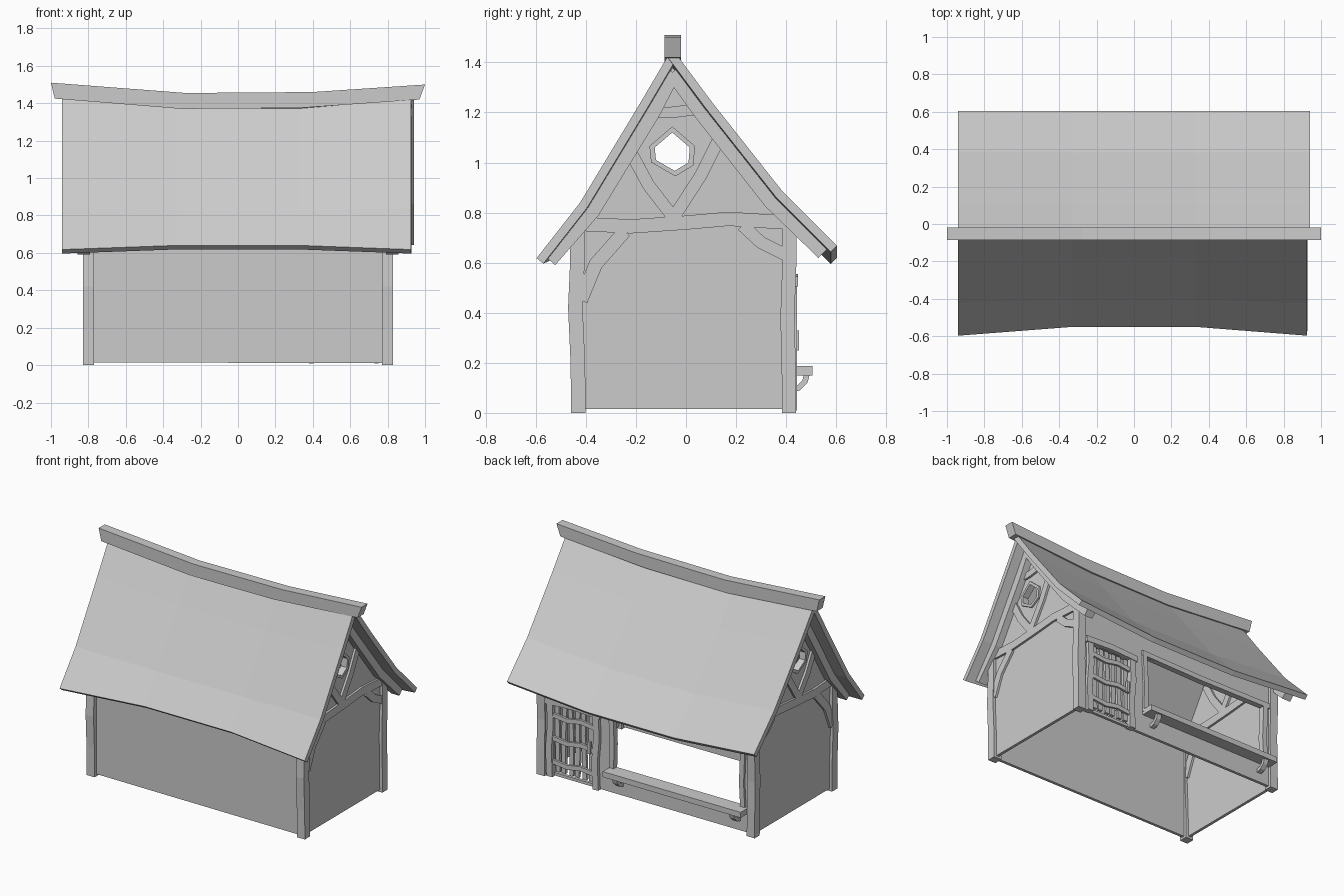
import bpy, bmesh, random
from mathutils import Matrix, Vector

if "Cube" in bpy.data.objects:
    bpy.data.objects.remove(bpy.data.objects["Cube"])

random.seed(4)
AXES = {'X': ((0, 1, 0), (0, 0, 1), (1, 0, 0)),    # outline in (y, z), depth along x
        'Y': ((1, 0, 0), (0, 0, 1), (0, -1, 0))}   # outline in (x, z), depth along y


def panel(name, loops, plane, pos, depth):
    """Flat outline (extra loops are holes) given depth and stood in a plane."""
    cu = bpy.data.curves.new(name, 'CURVE')
    cu.dimensions, cu.fill_mode, cu.extrude = '2D', 'BOTH', depth / 2
    for loop in loops:
        sp = cu.splines.new('POLY')
        sp.points.add(len(loop) - 1)
        for p, (u, v) in zip(sp.points, loop):
            p.co = (u, v, 0, 1)
        sp.use_cyclic_u = True
    tmp = bpy.data.objects.new(name + "_tmp", cu)
    me = bpy.data.meshes.new_from_object(tmp)
    bpy.data.objects.remove(tmp)
    bpy.data.curves.remove(cu)
    ax = AXES[plane]
    me.transform(Matrix.Translation(Vector(ax[2]) * (pos if plane == 'X' else -pos))
                 @ Matrix(ax).transposed().to_4x4())
    bm = bmesh.new()
    bm.from_mesh(me)
    bmesh.ops.remove_doubles(bm, verts=bm.verts, dist=1e-5)
    bmesh.ops.recalc_face_normals(bm, faces=bm.faces)
    for f in bm.faces:
        f.smooth = False
    bm.to_mesh(me)
    bm.free()
    me.name = name
    ob = bpy.data.objects.new(name, me)
    bpy.context.collection.objects.link(ob)
    return ob


def beam(name, path, width, plane, pos, depth):
    """Timber of even width following a bent path."""
    pts = [Vector(p) for p in path]
    left, right = [], []
    for i, p in enumerate(pts):
        a = (p - pts[i - 1]).normalized() if i else None
        b = (pts[i + 1] - p).normalized() if i < len(pts) - 1 else None
        t = ((a or b) + (b or a)).normalized()
        n = Vector((-t.y, t.x)) * (width / 2 / max(t.dot(a or b), 0.3))
        left.append(tuple(p + n))
        right.append(tuple(p - n))
    return panel(name, [left + right[::-1]], plane, pos, depth)


def rect(x0, x1, z0, z1):
    return [(x0, z0), (x1, z0), (x1, z1), (x0, z1)]


def roof(name, xs, end, mid):
    """Sagging roof slab; end and mid are (y, z) profiles from ridge to eave."""
    bm = bmesh.new()
    rows = [[bm.verts.new((x, y, z)) for y, z in prof]
            for x, prof in zip(xs, (end, mid, mid, end))]
    for r, q in zip(rows, rows[1:]):
        for i in range(len(r) - 1):
            f = bm.faces.new((r[i], q[i], q[i + 1], r[i + 1]))
            f.normal_update()
            if f.normal.z < 0:
                f.normal_flip()
    me = bpy.data.meshes.new(name)
    bm.to_mesh(me)
    bm.free()
    ob = bpy.data.objects.new(name, me)
    bpy.context.collection.objects.link(ob)
    so = ob.modifiers.new("thickness", 'SOLIDIFY')
    so.thickness, so.offset = 0.035, -1


# Roof slabs and ridge beam
roof("front_roof", (-.94, -.33, .33, .925),
     [(-.055, 1.455), (-.184, 1.236), (-.423, .84), (-.597, .618)],
     [(-.055, 1.405), (-.180, 1.195), (-.405, .825), (-.55, .64)])
roof("back_roof", (-.94, -.33, .33, .94),
     [(-.055, 1.455), (.108, 1.236), (.383, .888), (.603, .668)],
     [(-.055, 1.405), (.108, 1.19), (.383, .84), (.603, .62)])
panel("ridge_beam", [[(-1, 1.51), (-.28, 1.455), (.4, 1.46), (1, 1.5), (.97, 1.42),
                      (.33, 1.375), (-.3, 1.37), (-.98, 1.425)]], 'Y', -.053, .066)

# Gable ends, mirrored
gable = [(-.43, .015), (.41, .015), (.41, .81), (.36, .86), (.08, 1.2), (-.053, 1.38),
         (-.17, 1.18), (-.39, .82), (-.43, .77)]
hexagon = [(-.055, 1.12), (.015, 1.06), (.01, 1.0), (-.045, .967), (-.12, 1.01), (-.125, 1.06)]
ctr = Vector((-.055, 1.04))
hex_out = [tuple(ctr + (Vector(p) - ctr) * 1.3) for p in hexagon]
timbers = {
    "front_rafter": ([(-.05, 1.36), (-.133, 1.2), (-.374, .806), (-.545, .61)], .06),
    "back_rafter": ([(-.055, 1.36), (.06, 1.2), (.338, .846), (.55, .64)], .06),
    "tie_beam": ([(-.43, .755), (-.22, .745), (0, .76), (.17, .775), (.41, .76)], .056),
    "front_knee_brace": ([(-.42, .45), (-.36, .595), (-.245, .725)], .055),
    "back_knee_brace": ([(.4, .63), (.3, .68), (.225, .75)], .05),
    "front_v_brace": ([(-.22, 1.04), (-.15, .91), (-.05, .78)], .05),
    "back_v_brace": ([(.13, 1.09), (.06, .95), (-.05, .78)], .05),
    "collar": ([(-.13, 1.2), (-.06, 1.2), (.06, 1.215)], .045),
    "front_post": ([(-.43, 0), (-.432, .2), (-.442, .42), (-.434, .6), (-.435, .75)], .058),
    "back_post": ([(.412, 0), (.41, .2), (.405, .38), (.413, .6), (.413, .79)], .056),
}
for side, s in (("right", 1), ("left", -1)):
    panel(side + "_gable_wall", [gable, hexagon], 'X', s * .8, .02)
    panel(side + "_window_frame", [hex_out, hexagon], 'X', s * .8, .045)
    for part, (path, w) in timbers.items():
        off, d = (.825, .065) if "rafter" in part else (.8, .06) if "post" in part else (.8, .05)
        beam(f"{side}_{part}", path, w, 'X', s * off, d)

# Long walls: solid front, back with doorway and counter opening
panel("front_wall", [[(-.8, .015), (.8, .01), (.8, .75), (.33, .73), (-.33, .73), (-.8, .75)]],
      'Y', -.43, .02)
panel("back_wall", [[(-.8, .015), (.8, .015), (.8, .8), (.33, .755), (-.33, .755), (-.8, .8)],
                    rect(.40, .71, .035, .51), rect(-.72, .25, .17, .58)], 'Y', .41, .02)

# Door frame, slats and rails
for i, x in enumerate((.38, .73)):
    beam(f"door_post_{i}", [(x, .01), (x + .008, .2), (x - .006, .36), (x, .53)], .045, 'Y', .42, .045)
beam("door_lintel", [(.345, .525), (.55, .535), (.765, .525)], .04, 'Y', .422, .05)
for i in range(6):
    x = .43 + i * .05
    path = [(x + random.uniform(-.007, .007), z) for z in (.05, .2, .35, .5)]
    beam(f"door_slat_{i}", path, .032, 'Y', .415, .018)
for i, z in enumerate((.11, .27, .43)):
    beam(f"door_rail_{i}", [(.40, z), (.5, z + .012), (.6, z - .006), (.71, z + .006)],
         .03, 'Y', .43, .016)
panel("door_handle", [rect(.415, .435, .25, .33)], 'Y', .442, .02)

# Counter opening frame, shelf and brackets
beam("opening_post_right", [(.265, .17), (.26, .35), (.27, .6)], .035, 'Y', .415, .04)
beam("opening_post_left", [(-.735, .17), (-.725, .35), (-.735, .6)], .035, 'Y', .415, .04)
beam("opening_header", [(-.77, .595), (-.2, .59), (.29, .6)], .035, 'Y', .415, .04)
panel("counter_shelf", [rect(-.77, .28, .15, .188)], 'Y', .453, .105)
for i, x in enumerate((.2, -.69)):
    beam(f"shelf_bracket_{i}", [(.415, .09), (.45, .1), (.475, .125), (.483, .155)],
         .022, 'X', x, .035)
